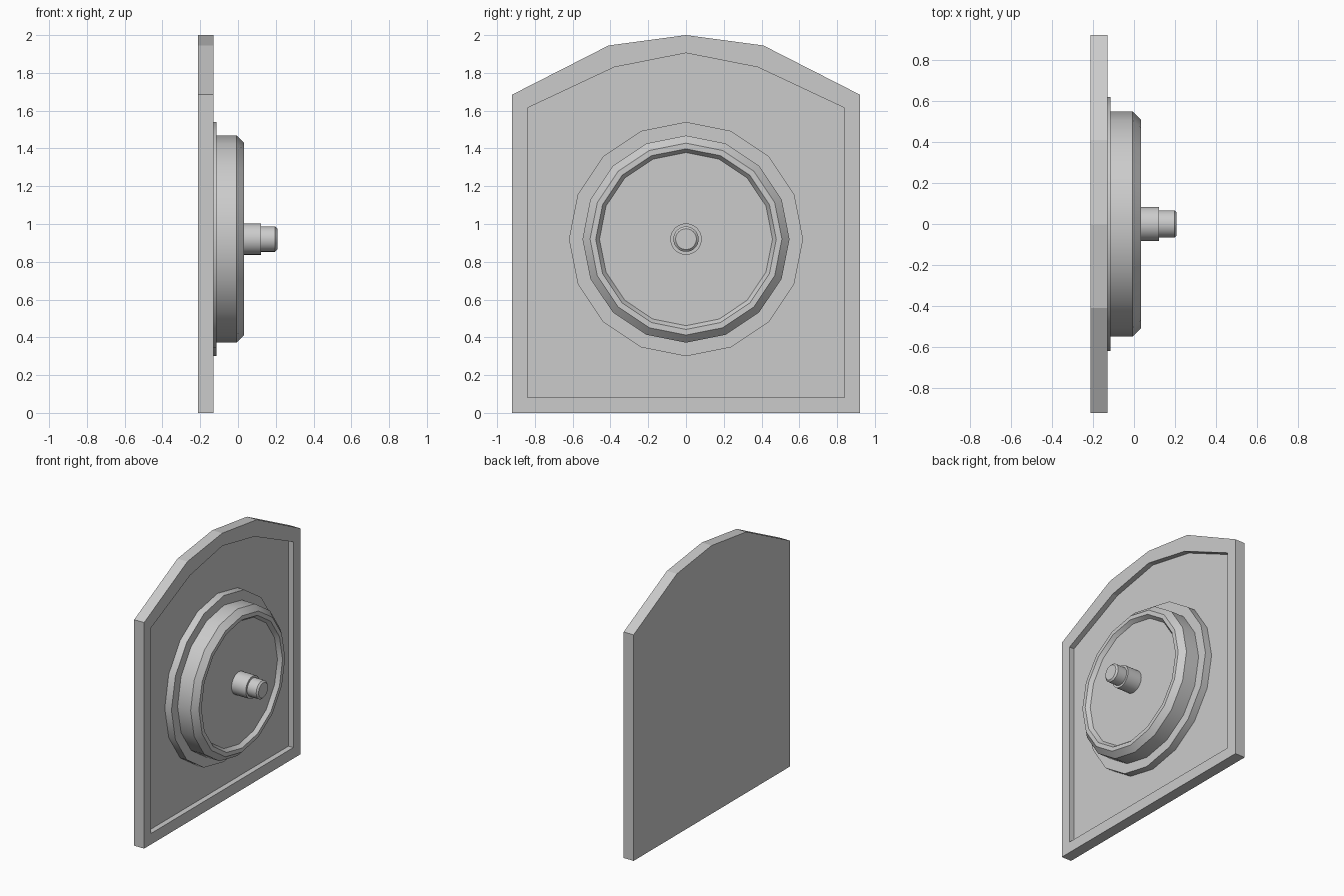
import bpy, bmesh, math

if "Cube" in bpy.data.objects:
    bpy.data.objects.remove(bpy.data.objects["Cube"])

CENTRE_Z = 0.92


def bridge_rings(name, rings, smooth=False):
    """Join successive point rings with quads and cap both ends."""
    bm = bmesh.new()
    loops = [[bm.verts.new(p) for p in ring] for ring in rings]
    n = len(loops[0])
    for a, b in zip(loops, loops[1:]):
        for i in range(n):
            j = (i + 1) % n
            bm.faces.new((a[i], a[j], b[j], b[i]))
    bm.faces.new(loops[0])
    bm.faces.new(loops[-1])
    bmesh.ops.recalc_face_normals(bm, faces=bm.faces)
    mesh = bpy.data.meshes.new(name)
    bm.to_mesh(mesh)
    bm.free()
    obj = bpy.data.objects.new(name, mesh)
    bpy.context.collection.objects.link(obj)
    if smooth:
        bpy.ops.object.select_all(action='DESELECT')
        obj.select_set(True)
        bpy.context.view_layer.objects.active = obj
        bpy.ops.object.shade_smooth_by_angle(angle=math.radians(30))
    return obj


def lathe(name, profile, sides):
    """Turn (x, radius) points around the x axis of the dial."""
    rings = [[(x, r * math.sin(math.tau * i / sides),
               CENTRE_Z + r * math.cos(math.tau * i / sides))
              for i in range(sides)] for x, r in profile]
    return bridge_rings(name, rings, smooth=True)


def outline(x, half, top):
    """Mirror half an outline of (y, z) points around its top point."""
    pts = half + [top] + [(-y, z) for y, z in reversed(half)]
    return [(x, y, z) for y, z in pts]


# Back plate with a raised border
outer = ([(0.92, 0.0), (0.92, 1.685), (0.41, 1.945)], (0.0, 2.0))
inner = ([(0.838, 0.082), (0.838, 1.615), (0.38, 1.83)], (0.0, 1.905))
bridge_rings("back_plate", [outline(-0.212, *outer), outline(-0.13, *outer),
                            outline(-0.13, *inner), outline(-0.17, *inner)])

# Flange and round housing with a chamfered rim and dished face
lathe("dial_housing", [(-0.172, 0.62), (-0.115, 0.62), (-0.115, 0.548),
                       (-0.007, 0.548), (0.033, 0.508), (0.033, 0.478),
                       (0.005, 0.458)], 16)

# Stepped central spindle
lathe("spindle", [(0.0, 0.083), (0.122, 0.083), (0.122, 0.067),
                  (0.197, 0.067), (0.208, 0.055)], 32)
